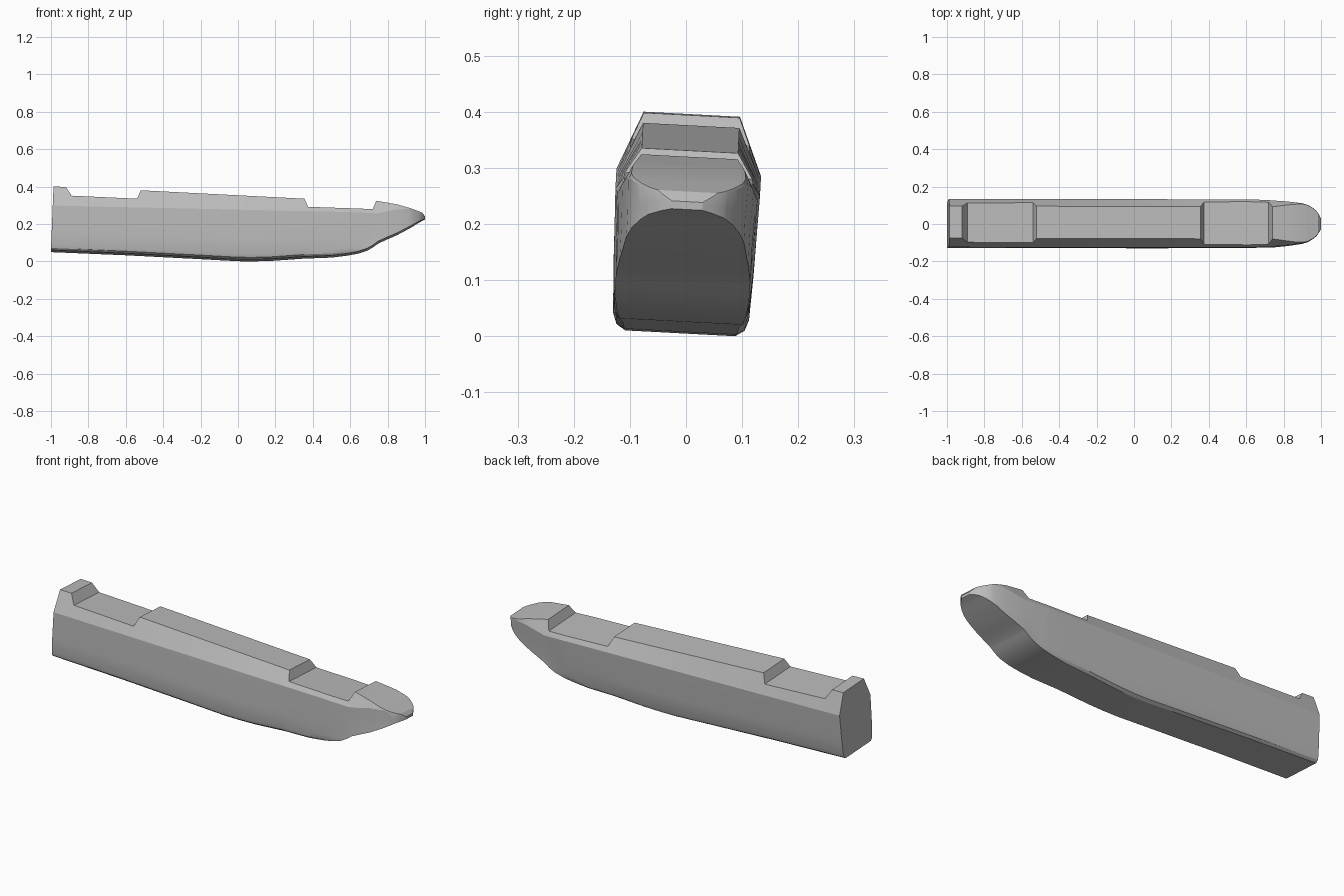
import bpy
import bmesh
from math import radians
from mathutils import Matrix, Vector

default = bpy.data.objects.get("Cube")
if default:
    bpy.data.objects.remove(default, do_unlink=True)


def make_material(name, color):
    material = bpy.data.materials.new(name)
    material.use_nodes = True
    material.diffuse_color = color
    material.node_tree.nodes["Principled BSDF"].inputs["Base Color"].default_value = color
    return material


def sample(curve, x):
    """Linear interpolation along a list of (x, value) points."""
    if x <= curve[0][0]:
        return curve[0][1]
    for (xa, a), (xb, b) in zip(curve, curve[1:]):
        if x <= xb:
            return a + (b - a) * (x - xa) / (xb - xa)
    return curve[-1][1]


# Side profile: keel, knuckle, stepped deck and the uncut deck line
keel = [(-1, .055), (-.6, .038), (-.2, .017), (0, .006), (.08, .005), (.18, .008),
        (.35, .02), (.5, .026), (.58, .036), (.64, .047), (.69, .063), (.72, .08),
        (.75, .102), (.79, .12), (.85, .146), (.92, .183), (.97, .212), (1, .226)]
knuckle = [(-1, .292), (.6, .257), (.74, .25), (.85, .272), (.92, .275),
           (.985, .255), (1, .236)]
deck = [(-1, .396), (-.92, .394), (-.89, .346), (-.54, .33), (-.52, .376),
        (.355, .331), (.375, .286), (.72, .274), (.74, .32), (.85, .3),
        (.92, .28), (.985, .258), (1, .24)]
uncut_deck = [(-1, .396), (-.52, .376), (.355, .331)] + deck[-5:]

# Plan outlines: half widths of the side, the deck and the keel plate
beam = [(-1, .129), (.62, .129), (.72, .125), (.82, .117), (.9, .107), (.93, .098),
        (.955, .084), (.975, .068), (.99, .047), (1, .028)]
deck_half = [(-1, .086), (.74, .086), (.85, .1), (.92, .103)]
keel_half = [(-1, .105), (.1, .098), (.4, .105), (.6, .115), (.72, .12)]


def half_section(x):
    """Points of one side of the hull section, from keel up to deck."""
    low, bend, top = sample(keel, x), sample(knuckle, x), sample(deck, x)
    side = sample(beam, x)
    flat = min(sample(keel_half, x), side * .98)
    rise = bend - low
    turn = min(.03, rise * .15)
    share = (top - bend) / max(sample(uncut_deck, x) - bend, .001)
    upper = side + share * (min(sample(deck_half, x), side * .98) - side)
    bilge = max(side * .94, flat)
    return [(flat, low),
            (flat + (bilge - flat) * .7, low + turn * .35),
            (bilge, low + turn),
            (max(side * .97, flat), low + rise * .42),
            (side, bend),
            (upper, top)]


def build_hull(material):
    stations = sorted({x for curve in (keel, knuckle, deck, beam) for x, _ in curve})
    bm = bmesh.new()
    rings = []
    for x in stations:
        half = half_section(x)
        outline = half + [(-y, z) for y, z in reversed(half)]
        # The transom leans slightly forward
        lean = .04 if x == stations[0] else 0
        rings.append([bm.verts.new((x + lean * (z - half[0][1]), y, z))
                      for y, z in outline])

    # Skin between neighbouring sections, closed at transom and bow
    count = len(rings[0])
    for a, b in zip(rings, rings[1:]):
        for i in range(count):
            j = (i + 1) % count
            bm.faces.new((a[i], b[i], b[j], a[j]))
    bm.faces.new(rings[0])
    bm.faces.new(rings[-1])
    bmesh.ops.recalc_face_normals(bm, faces=bm.faces)

    # Slight list to one side
    bmesh.ops.rotate(bm, verts=bm.verts, cent=Vector((0, 0, .2)),
                     matrix=Matrix.Rotation(-.053, 3, 'X'))
    ground = min(v.co.z for v in bm.verts)
    bmesh.ops.translate(bm, verts=bm.verts, vec=(0, 0, -ground))

    mesh = bpy.data.meshes.new("hull")
    bm.to_mesh(mesh)
    bm.free()
    mesh.materials.append(material)
    hull = bpy.data.objects.new("hull", mesh)
    bpy.context.collection.objects.link(hull)
    return hull


hull = build_hull(make_material("hull grey", (.5, .5, .5, 1)))
for other in bpy.context.selected_objects:
    other.select_set(False)
hull.select_set(True)
bpy.context.view_layer.objects.active = hull
bpy.ops.object.shade_smooth_by_angle(angle=radians(20))
